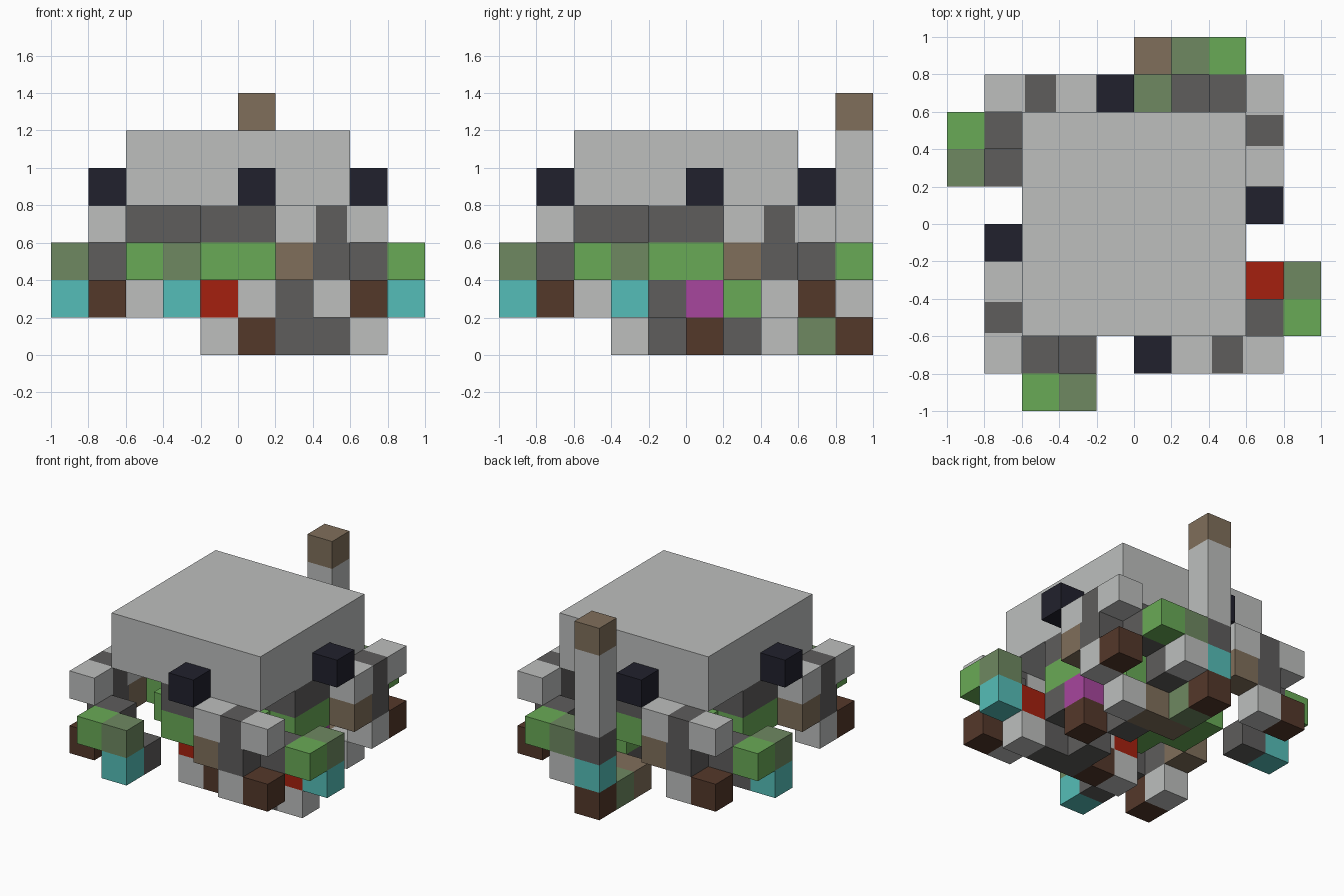
import bpy
import bmesh
import math
from mathutils import Matrix, Vector

cube = bpy.data.objects.get("Cube")
if cube:
    bpy.data.objects.remove(cube, do_unlink=True)

U = 0.2  # block size


def make_material(name, rgb):
    linear = [((c / 255 + 0.055) / 1.055) ** 2.4 for c in rgb] + [1.0]
    mat = bpy.data.materials.new(name)
    mat.use_nodes = True
    mat.diffuse_color = linear
    mat.node_tree.nodes["Principled BSDF"].inputs["Base Color"].default_value = linear
    return mat


MATS = {name: make_material(name, rgb) for name, rgb in {
    "light_grey": (189, 191, 190),
    "dark_grey": (94, 93, 92),
    "leaf_green": (105, 170, 86),
    "moss_green": (110, 137, 97),
    "tan": (128, 111, 91),
    "brown": (84, 56, 42),
    "teal": (85, 190, 184),
    "red": (165, 32, 14),
    "magenta": (167, 70, 157),
    "navy": (33, 33, 45),
}.items()}


def block(name, color, center, size=(U, U, U), turn=0):
    """Box turned by quarter turns around the vertical axis."""
    bm = bmesh.new()
    bmesh.ops.create_cube(bm, size=1)
    place = (Matrix.Rotation(turn * math.pi / 2, 4, 'Z')
             @ Matrix.Translation(Vector(center))
             @ Matrix.Diagonal((*size, 1)))
    bmesh.ops.transform(bm, matrix=place, verts=bm.verts)
    mesh = bpy.data.meshes.new(name)
    bm.to_mesh(mesh)
    bm.free()
    mesh.materials.append(MATS[color])
    obj = bpy.data.objects.new(name, mesh)
    bpy.context.collection.objects.link(obj)
    return obj


# Head and the crossed neck and base below it
block("head", "light_grey", (0, 0, 1), (1.2, 1.2, 0.4))
for turn in (0, 1):
    block("neck_bar", "dark_grey", (0, 0, 0.7), (1.2, 0.4, U), turn)
    block("base_bar", "leaf_green", (0, 0, 0.5), (1.2, 0.4, U), turn)
block("base_slab", "leaf_green", (0, 0, 0.5), (0.8, 0.8, U))

# Four identical sides: an eye, a bent leg and a small arm
SIDES = ("front", "right", "back", "left")
for turn, side in enumerate(SIDES):
    block(side + "_eye", "navy", (0.1, -0.7, 0.9), turn=turn)

    block(side + "_leg_root", "light_grey", (0.308, -0.7, 0.7), (0.216, U, U), turn)
    block(side + "_leg_band", "dark_grey", (0.5, -0.7, 0.7), (0.168, U, U), turn)
    block(side + "_leg_corner", "light_grey", (0.692, -0.7, 0.7), (0.216, U, U), turn)
    block(side + "_leg_patch", "tan", (0.3, -0.7, 0.5), turn=turn)
    block(side + "_leg_shin", "dark_grey", (0.5, -0.7, 0.5), turn=turn)
    block(side + "_leg_ankle", "light_grey", (0.5, -0.7, 0.3), turn=turn)
    block(side + "_leg_foot", "brown", (0.7, -0.7, 0.3), turn=turn)

    block(side + "_arm_root", "dark_grey", (-0.5, -0.7, 0.5), turn=turn)
    block(side + "_arm_elbow", "leaf_green", (-0.5, -0.9, 0.5), turn=turn)
    block(side + "_arm_wrist", "moss_green", (-0.3, -0.9, 0.5), turn=turn)
    hand = "light_grey" if side == "back" else "teal"
    block(side + "_arm_hand", hand, (-0.3, -0.9, 0.3), turn=turn)
    palm = "red" if side == "right" else "dark_grey"
    block(side + "_arm_palm", palm, (-0.3, -0.7, 0.3), turn=turn)

# Tall post at the back
for color, z, height in (("brown", 0.1, U), ("teal", 0.3, U), ("dark_grey", 0.5, U),
                         ("light_grey", 0.9, 0.6), ("tan", 1.3, U)):
    block("post_" + color, color, (0.1, 0.9, z), (U, U, height))

# Bottom row of blocks under the front
for i, color in enumerate(("light_grey", "brown", "dark_grey", "dark_grey", "light_grey")):
    block("bottom_row", color, (-0.1 + i * U, -0.3, 0.1))

# Chain of blocks leading back to the post
block("bottom_link", "dark_grey", (0.3, -0.1, 0.1))
block("bottom_side", "brown", (0.5, 0.1, 0.1))
block("bottom_inner", "dark_grey", (0.3, 0.3, 0.1))
block("bottom_corner", "light_grey", (0.5, 0.5, 0.1))
block("bottom_bridge", "tan", (0.3, 0.5, 0.1))
block("bottom_bend", "tan", (0.1, 0.5, 0.1))
block("post_link", "moss_green", (0.1, 0.7, 0.1))

# Middle row between the base and the bottom
for i, color in enumerate(("red", "light_grey", "dark_grey")):
    block("middle_row", color, (-0.1 + i * U, -0.3, 0.3))
block("middle_side", "dark_grey", (0.5, -0.1, 0.3))
block("middle_gem", "magenta", (0.5, 0.1, 0.3))
block("middle_inner", "leaf_green", (0.3, 0.3, 0.3))
